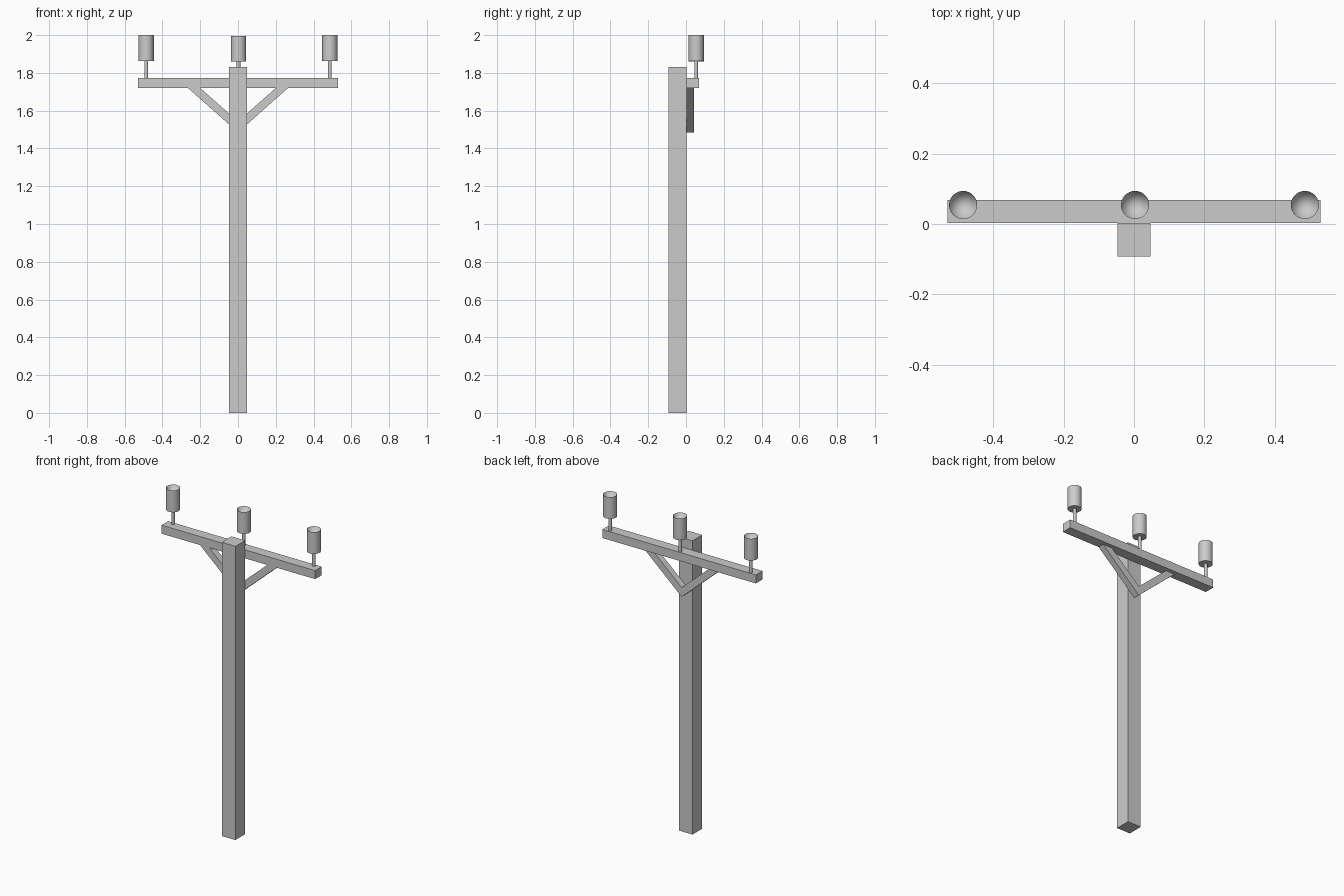
import bpy
import bmesh
import math

if "Cube" in bpy.data.objects:
    bpy.data.objects.remove(bpy.data.objects["Cube"])


def make_object(name, bm):
    bmesh.ops.recalc_face_normals(bm, faces=bm.faces[:])
    mesh = bpy.data.meshes.new(name)
    bm.to_mesh(mesh)
    bm.free()
    obj = bpy.data.objects.new(name, mesh)
    bpy.context.collection.objects.link(obj)
    return obj


def prism(name, outline, y0, y1):
    """Extrude an (x, z) outline along y."""
    bm = bmesh.new()
    face = bm.faces.new([bm.verts.new((x, y0, z)) for x, z in outline])
    new = bmesh.ops.extrude_face_region(bm, geom=[face])["geom"]
    verts = [v for v in new if isinstance(v, bmesh.types.BMVert)]
    bmesh.ops.translate(bm, vec=(0, y1 - y0, 0), verts=verts)
    return make_object(name, bm)


def box(name, x0, x1, y0, y1, z0, z1):
    return prism(name, [(x0, z0), (x1, z0), (x1, z1), (x0, z1)], y0, y1)


def lathe(name, profile, x, y, sides=32):
    """Spin an (r, z) profile around a vertical axis at x, y."""
    bm = bmesh.new()
    verts = [bm.verts.new((r, 0, z)) for r, z in profile]
    edges = [bm.edges.new(pair) for pair in zip(verts, verts[1:])]
    bmesh.ops.spin(bm, geom=verts + edges, cent=(0, 0, 0), axis=(0, 0, 1),
                   angle=math.tau, steps=sides, use_duplicate=False)
    bmesh.ops.remove_doubles(bm, verts=bm.verts[:], dist=1e-5)
    obj = make_object(name, bm)
    obj.location = (x, y, 0)
    bpy.ops.object.select_all(action='DESELECT')
    obj.select_set(True)
    bpy.context.view_layer.objects.active = obj
    bpy.ops.object.shade_smooth_by_angle(angle=math.radians(30))
    return obj


# Square pole and the crossarm fixed to its back
box("pole", -0.047, 0.047, -0.093, 0.003, 0, 1.832)
box("crossarm", -0.53, 0.53, 0.003, 0.068, 1.72, 1.773)

# Diagonal braces meeting in a V behind the pole
for side, s in (("left", -1), ("right", 1)):
    outline = [(0, 1.485), (0.265 * s, 1.72), (0.2 * s, 1.72), (0, 1.543)]
    prism(side + "_brace", outline, 0.003, 0.043)

# Insulators: thin pin and a cylindrical cap with a hollow conical top
for side, x, top in (("left", -0.486, 2.0), ("middle", 0.003, 1.996), ("right", 0.486, 2.0)):
    base = top - 0.136
    lathe(side + "_pin", [(0, 1.765), (0.01, 1.765), (0.01, base + 0.01), (0, base + 0.01)],
          x, 0.054, 16)
    lathe(side + "_insulator",
          [(0, base), (0.04, base), (0.04, top), (0, top - 0.08)], x, 0.054)
